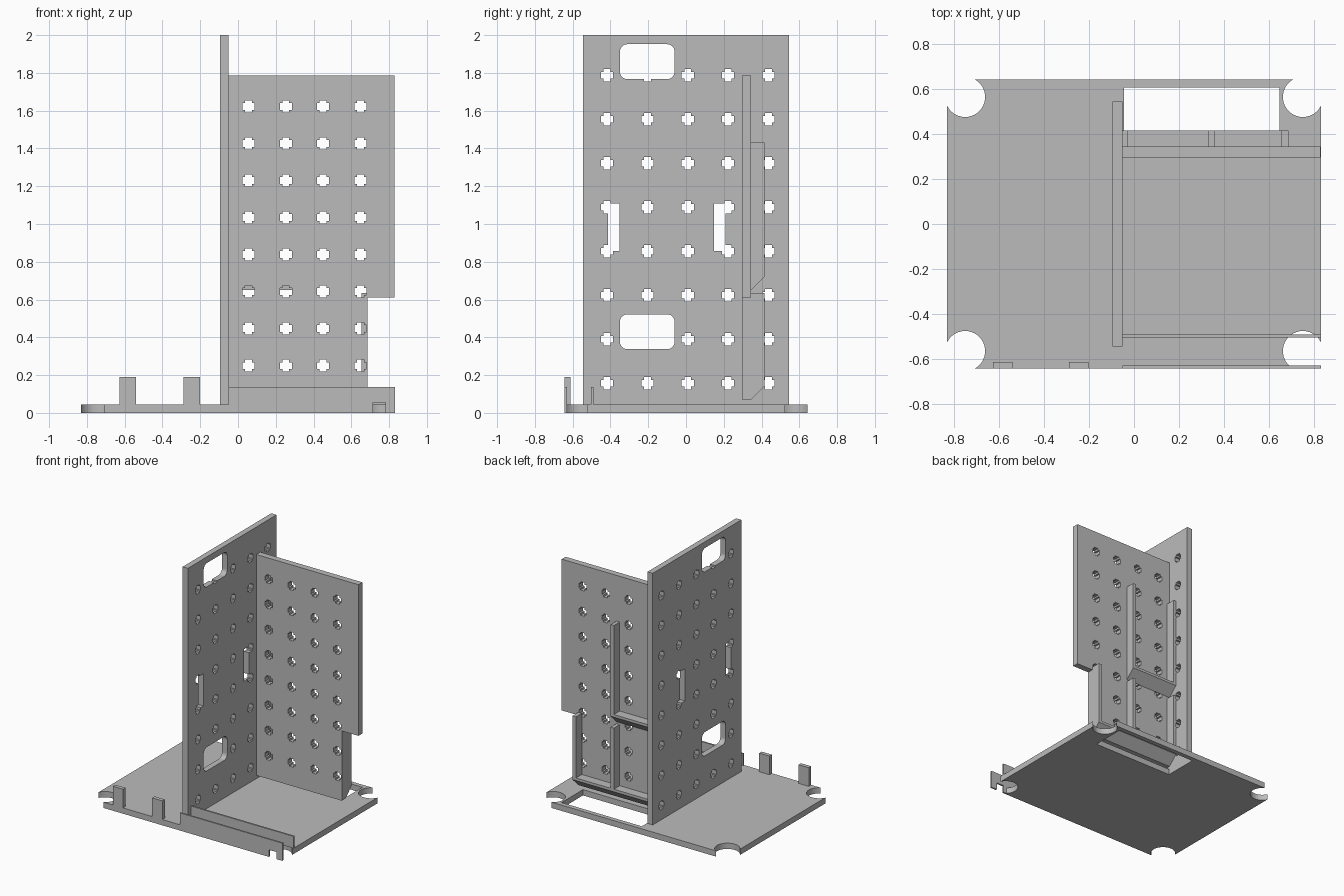
import bpy
import bmesh
from math import cos, sin, pi

cube = bpy.data.objects.get("Cube")
if cube:
    bpy.data.objects.remove(cube, do_unlink=True)

grey = bpy.data.materials.new("plain grey")
grey.use_nodes = True
COLOR = (0.5, 0.5, 0.5, 1)
grey.diffuse_color = COLOR
grey.node_tree.nodes["Principled BSDF"].inputs["Base Color"].default_value = COLOR


def prism(name, outlines, axis, lo, hi):
    """Extrude 2D outlines along an axis; the outline uses the other two axes in order."""
    i = "xyz".index(axis)
    bm = bmesh.new()
    for pts in outlines:
        rings = []
        for d in (lo, hi):
            ring = []
            for p in pts:
                co = list(p)
                co.insert(i, d)
                ring.append(bm.verts.new(co))
            rings.append(ring)
            bm.faces.new(ring)
        a, b = rings
        for k in range(len(pts)):
            j = (k + 1) % len(pts)
            bm.faces.new((a[k], a[j], b[j], b[k]))
    bmesh.ops.recalc_face_normals(bm, faces=bm.faces)
    mesh = bpy.data.meshes.new(name)
    bm.to_mesh(mesh)
    bm.free()
    mesh.materials.append(grey)
    ob = bpy.data.objects.new(name, mesh)
    bpy.context.scene.collection.objects.link(ob)
    return ob


def rect(u0, u1, v0, v1):
    return [(u0, v0), (u1, v0), (u1, v1), (u0, v1)]


def box(name, x0, x1, y0, y1, z0, z1):
    return prism(name, [rect(x0, x1, y0, y1)], "z", z0, z1)


def circle(u, v, r, n=40):
    return [(u + r * cos(2 * pi * k / n), v + r * sin(2 * pi * k / n)) for k in range(n)]


def rounded(u0, u1, v0, v1, r, n=6):
    pts = []
    for q, (u, v) in enumerate(rect(u0 + r, u1 - r, v0 + r, v1 - r)):
        for k in range(n + 1):
            t = pi + (q + k / n) * pi / 2
            pts.append((u + r * cos(t), v + r * sin(t)))
    return pts


def plus(u, v, a=0.032, b=0.018):
    pts = []
    for c, s in ((1, 0), (0, 1), (-1, 0), (0, -1)):
        for p, q in ((a, -b), (a, b), (b, b)):
            pts.append((u + c * p - s * q, v + s * p + c * q))
    return pts


def cut(ob, outlines, axis, lo, hi):
    cutter = prism("cutter", outlines, axis, lo, hi)
    cutter.hide_render = True
    mod = ob.modifiers.new("cut", "BOOLEAN")
    mod.operation = "DIFFERENCE"
    mod.solver = "EXACT"
    mod.object = cutter
    bpy.context.view_layer.objects.active = ob
    bpy.ops.object.modifier_apply(modifier=mod.name)
    bpy.data.objects.remove(cutter, do_unlink=True)


# Base plate with scooped corners and a rear opening
T = 0.045
base = box("base_plate", -0.83, 0.83, -0.642, 0.642, 0, T)
signs = [(sx, sy) for sx in (-1, 1) for sy in (-1, 1)]
cut(base, [circle(sx * 0.75, sy * 0.564, 0.089) for sx, sy in signs], "z", -0.1, 0.2)
cut(base, [rect(*sorted((sx * 0.75, sx * 0.9)), *sorted((sy * 0.564, sy * 0.7)))
           for sx, sy in signs], "z", -0.1, 0.2)
cut(base, [rect(-0.045, 0.645, 0.344, 0.607)], "z", -0.1, 0.2)

# Tall side wall with peg holes, two windows and two slots
wall = box("tall_wall", -0.095, -0.05, -0.544, 0.544, T, 2)
cut(wall, [plus(-0.418 + 0.2137 * i, 0.157 + 0.2329 * k)
           for i in range(5) for k in range(8)], "x", -0.3, 0.2)
cut(wall, [rounded(-0.35, -0.06, z, z + 0.185, 0.04) for z in (0.337, 1.767)]
    + [rect(y, y + 0.061, 0.857, 1.108) for y in (-0.414, 0.148)], "x", -0.3, 0.2)

# Cross panel, stepped at its outer edge, with peg holes
F, B, R = 0.296, 0.344, 0.416
panel = prism("cross_panel", [[(-0.05, 0.07), (0.685, 0.07), (0.685, 0.612),
                               (0.828, 0.612), (0.828, 1.787), (-0.05, 1.787)]], "y", F, B)
cut(panel, [plus(0.056 + 0.1973 * i, 0.25 + 0.1961 * k)
            for i in range(4) for k in range(8)], "y", 0.1, 0.6)

# Shelves with sloped undersides behind the panel
for name, x1, z in (("lower_shelf", 0.685, 0.07), ("upper_shelf", 0.357, 0.65)):
    prism(name, [[(B, z), (R, z + 0.07), (R, z + 0.09), (B, z + 0.09)]], "x", -0.05, x1)

# Upright ribs rising from each shelf
ribs = {"inner": (-0.05, -0.028), "middle": (0.329, 0.357), "outer": (0.655, 0.685)}
for name, (x0, x1) in ribs.items():
    box(name + "_lower_rib", x0, x1, B, R, 0.155, 0.635)
    if name != "outer":
        box(name + "_upper_rib", x0, x1, B, R, 0.735, 1.432)

# Front lip with a small notch, and the parallel inner lip
prism("front_lip", [[(-0.05, 0), (0.715, 0), (0.715, 0.055), (0.78, 0.055),
                     (0.78, 0), (0.83, 0), (0.83, 0.137), (-0.05, 0.137)]],
      "y", -0.642, -0.629)
box("inner_lip", -0.05, 0.83, -0.504, -0.491, T, 0.137)

# Front tabs
for side, x in (("outer", -0.627), ("inner", -0.289)):
    box(side + "_front_tab", x, x + 0.088, -0.642, -0.612, T, 0.19)
